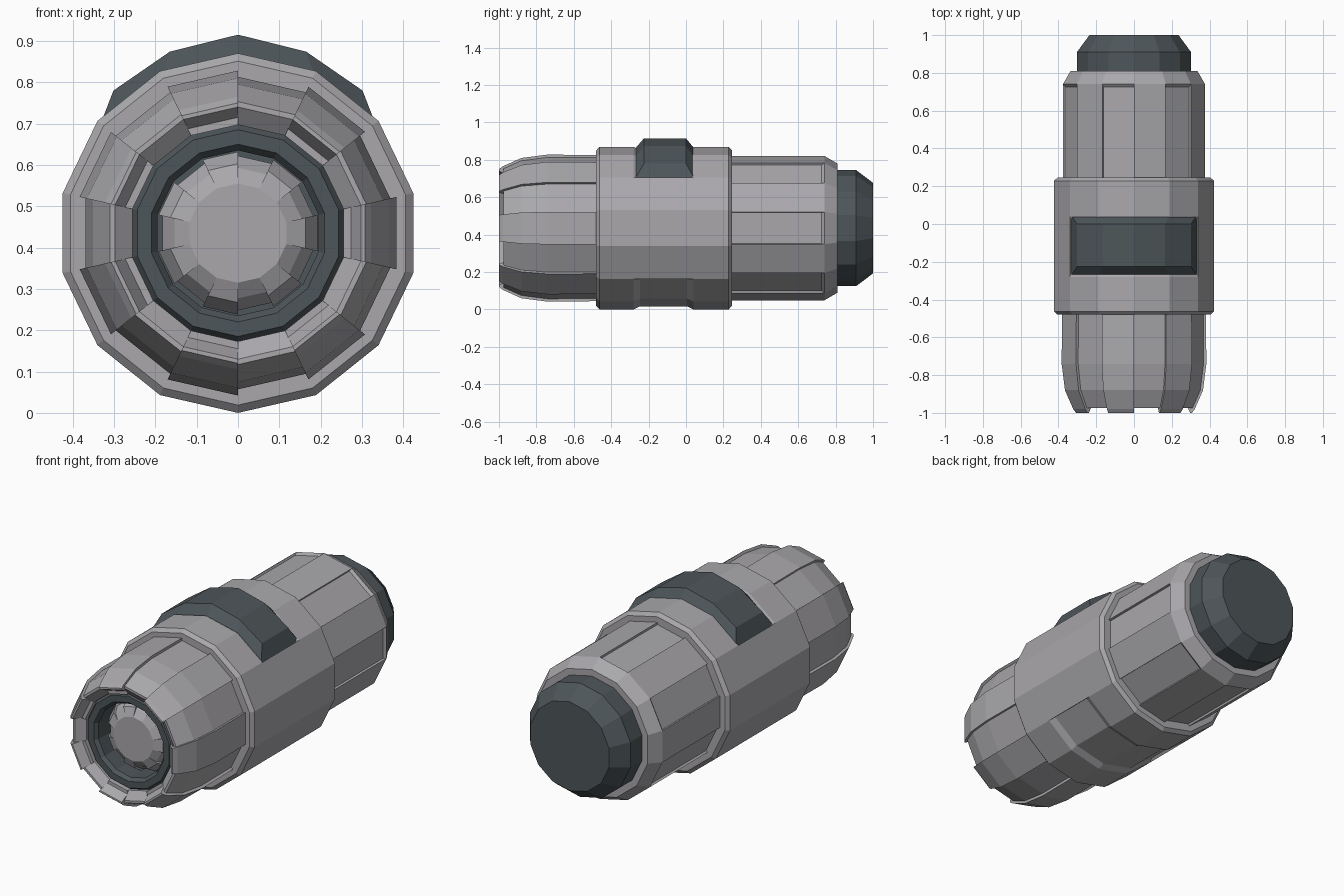
import bpy, bmesh, math

if "Cube" in bpy.data.objects:
    bpy.data.objects.remove(bpy.data.objects["Cube"], do_unlink=True)

SIDES = 14
STEP = 2 * math.pi / SIDES
AXIS_Z = 0.435


def material(name, colour):
    mat = bpy.data.materials.new(name)
    mat.use_nodes = True
    mat.diffuse_color = (*colour, 1)
    bsdf = next(n for n in mat.node_tree.nodes if n.type == "BSDF_PRINCIPLED")
    bsdf.inputs["Base Color"].default_value = (*colour, 1)
    bsdf.inputs["Roughness"].default_value = 0.6
    return mat


LIGHT = material("light grey", (0.40, 0.39, 0.41))
DARK = material("dark slate", (0.075, 0.092, 0.10))


def polar(y, r, angle):
    """Point around the long axis; angle runs from the top towards +x."""
    return (r * math.sin(angle), y, AXIS_Z + r * math.cos(angle))


def finish(bm, name, mat):
    bmesh.ops.remove_doubles(bm, verts=bm.verts, dist=0.0005)
    bmesh.ops.recalc_face_normals(bm, faces=bm.faces)
    mesh = bpy.data.meshes.new(name)
    bm.to_mesh(mesh)
    bm.free()
    mesh.materials.append(mat)
    obj = bpy.data.objects.new(name, mesh)
    bpy.context.collection.objects.link(obj)
    return obj


def turned(name, mat, high, low=None, is_low=lambda k: False):
    """Closed (y, r) profile turned round the axis; some segments use the low one."""
    bm = bmesh.new()
    for k in range(SIDES):
        prof = low if is_low(k) else high
        rims = [[bm.verts.new(polar(y, r, (k + i) * STEP)) for y, r in prof]
                for i in (0, 1)]
        n = len(prof)
        for j in range(n):
            m = (j + 1) % n
            if prof[j][1] == 0 and prof[m][1] == 0:
                continue
            quad = [rims[0][j], rims[0][m], rims[1][m], rims[1][j]]
            if prof[j][1] == 0:
                quad.pop()
            elif prof[m][1] == 0:
                quad.pop(2)
            bm.faces.new(quad)
        # radial side walls where a high segment meets a low one
        if not is_low(k):
            for i, neighbour in ((0, k - 1), (1, k + 1)):
                if is_low(neighbour % SIDES):
                    bm.faces.new(rims[i])
    return finish(bm, name, mat)


def even(k):
    return k % 2 == 0


def odd(k):
    return k % 2 == 1


# Front shell with alternating raised panels and a toothed mouth
turned("front_shell", LIGHT,
       [(-0.4, 0.39), (-0.74, 0.393), (-0.88, 0.375), (-0.98, 0.33), (-1, 0.315),
        (-1, 0.305), (-0.95, 0.28), (-0.95, 0.262), (-0.4, 0.262)],
       [(-0.4, 0.376), (-0.74, 0.378), (-0.88, 0.36), (-0.975, 0.318),
        (-0.975, 0.305), (-0.94, 0.262), (-0.4, 0.262)], even)

# Dark collar inside the mouth
turned("mouth_ring", DARK,
       [(-0.7, 0.264), (-0.92, 0.264), (-0.94, 0.25), (-0.94, 0.215),
        (-0.92, 0.2), (-0.7, 0.2)])

# Faceted nose in the mouth
turned("nose", LIGHT,
       [(-0.9, 0), (-0.9, 0.12), (-0.88, 0.168), (-0.83, 0.197), (-0.7, 0.197), (-0.7, 0)],
       [(-0.9, 0), (-0.9, 0.12), (-0.875, 0.158), (-0.83, 0.187), (-0.7, 0.187), (-0.7, 0)],
       even)

# Centre band with shallow pockets above and below
turned("centre_band", LIGHT,
       [(-0.48, 0.25), (-0.48, 0.416), (-0.462, 0.435), (0.228, 0.435),
        (0.245, 0.416), (0.245, 0.25)],
       [(-0.48, 0.25), (-0.48, 0.416), (-0.462, 0.435), (-0.28, 0.435), (-0.245, 0.418),
        (0.005, 0.418), (0.04, 0.435), (0.228, 0.435), (0.245, 0.416), (0.245, 0.25)],
       lambda k: k in (12, 13, 0, 1, 5, 6, 7, 8))

# Rear shell with shallow alternating panels
turned("rear_shell", LIGHT,
       [(0.2, 0.386), (0.74, 0.386), (0.81, 0.345), (0.81, 0.2), (0.2, 0.2)],
       [(0.2, 0.374), (0.725, 0.374), (0.74, 0.386), (0.81, 0.345), (0.81, 0.2), (0.2, 0.2)],
       odd)

# Dark end cap
turned("end_cap", DARK,
       [(0.78, 0), (0.78, 0.31), (0.91, 0.31), (1, 0.242), (1, 0)])


# Curved button on top, tapering upwards from the pocket
def button():
    bm = bmesh.new()
    rows = []
    for i in range(-2, 3):
        base, crown = i * STEP, i * STEP * 0.8
        r = 0.48 - 0.011 * abs(i)
        rows.append([bm.verts.new(p) for p in (
            polar(-0.272, 0.425, base), polar(-0.225, r, crown),
            polar(0, r, crown), polar(0.045, 0.425, base))])
    for a, b in zip(rows, rows[1:]):
        for j in range(4):
            m = (j + 1) % 4
            bm.faces.new((a[j], a[m], b[m], b[j]))
    bm.faces.new(rows[0])
    bm.faces.new(rows[-1])
    finish(bm, "top_button", DARK)


button()
